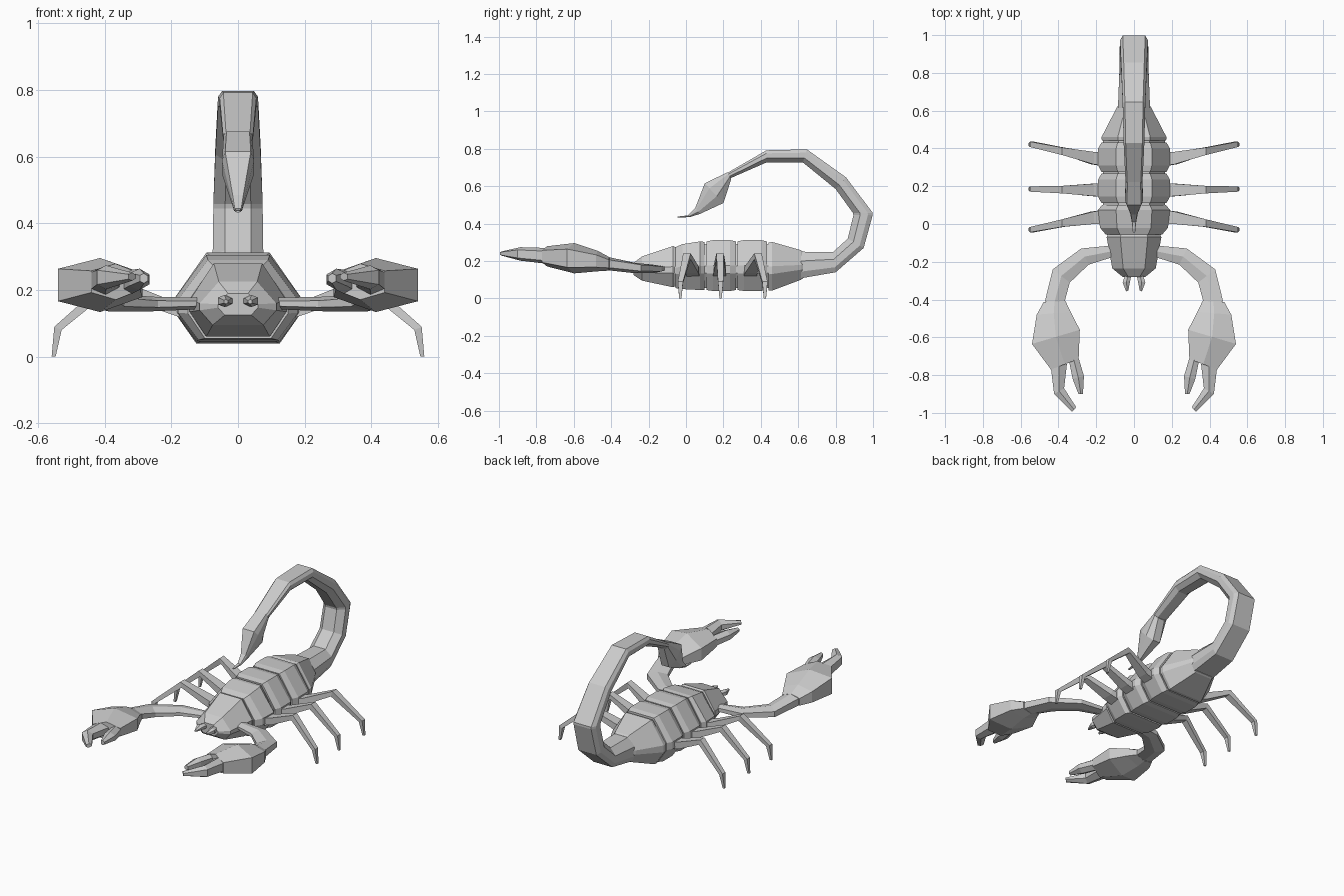
import bpy, bmesh
from mathutils import Vector as V

X, Z = V((1, 0, 0)), V((0, 0, 1))
# section outlines: (position from edge A to edge B, share of half width)
BODY = [(0, .5), (.5, 1), (.66, 1), (1, .66)]
TAIL = [(0, .52), (.35, 1), (.75, 1), (1, .8)]
HEX = [(0, .6), (.5, 1), (1, .45)]
BOX = [(0, 1), (1, 1)]


def loft(name, stations, outline, mirror=False):
    """Skin closed sections; a station is edge point A, edge point B, half-width vector."""
    bm = bmesh.new()
    rings = []
    for a, b, h in stations:
        a, b = V(a), V(b)
        pts = [a.lerp(b, t) + h * s for t, s in outline]
        pts += [a.lerp(b, t) - h * s for t, s in reversed(outline)]
        rings.append([bm.verts.new(p) for p in pts])
    n = len(rings[0])
    for r, q in zip(rings, rings[1:]):
        for i in range(n):
            j = (i + 1) % n
            bm.faces.new((r[i], r[j], q[j], q[i]))
    bm.faces.new(rings[0])
    bm.faces.new(rings[-1])
    bmesh.ops.recalc_face_normals(bm, faces=bm.faces)
    me = bpy.data.meshes.new(name)
    bm.to_mesh(me)
    bm.free()
    ob = bpy.data.objects.new(name, me)
    bpy.context.collection.objects.link(ob)
    if mirror:
        ob.modifiers.new("mirror", 'MIRROR')
    return ob


def upright(rows):
    # y, top z, bottom z, half width
    return [((0, y, t), (0, y, b), X * w) for y, t, b, w in rows]


def flat(rows):
    # outer xy, inner xy, centre z, half thickness
    return [((ax, ay, z), (bx, by, z), Z * h) for ax, ay, bx, by, z, h in rows]


# head and plated body
loft("head", upright([(-.28, .19, .125, .06), (-.235, .225, .095, .115),
                      (-.07, .28, .06, .145), (-.05, .27, .07, .135)]), BODY)
loft("body_core", upright([(-.07, .265, .065, .14), (.1, .29, .055, .165),
                           (.44, .29, .055, .165), (.46, .28, .06, .15)]), BODY)
loft("body_plate_front", upright([(-.055, .275, .055, .15), (-.02, .29, .05, .18),
                                  (.075, .305, .045, .19), (.1, .302, .045, .17)]), BODY)
for i, y in enumerate((.11, .275)):
    loft(f"body_plate_{i + 2}", upright([(y, .305, .045, .172), (y + .035, .312, .04, .19),
                                        (y + .125, .312, .04, .19), (y + .157, .305, .045, .172)]), BODY)
loft("body_plate_rear", upright([(.442, .298, .042, .17), (.46, .302, .042, .172),
                                 (.615, .258, .1, .092), (.625, .25, .107, .085)]), BODY)

# tail: inner y z, outer y z, half width
tail = [(.615, .25, .615, .108, .085), (.785, .247, .80, .14, .078), (.865, .32, .95, .27, .076),
        (.895, .445, .998, .445, .074), (.892, .458, .998, .458, .074), (.80, .585, .856, .647, .068),
        (.625, .727, .646, .797, .06), (.43, .727, .43, .792, .055), (.236, .642, .222, .672, .045)]
yz = lambda rows: [((0, a, b), (0, c, d), X * w) for a, b, c, d, w in rows]
loft("tail", yz(tail), TAIL)
loft("stinger", yz([(.242, .638, .222, .675, .043), (.2, .51, .10, .615, .048),
                    (.075, .452, .05, .485, .02), (.02, .435, .01, .444, .012),
                    (-.045, .432, -.045, .438, .006)]), TAIL)

# arms and claws
loft("arm", flat([(.08, -.11, .08, -.165, .16, .016), (.28, -.13, .24, -.215, .158, .022),
                  (.43, -.24, .34, -.31, .163, .028), (.472, -.41, .367, -.41, .185, .035)]), HEX, True)
loft("claw_palm", flat([(.478, -.412, .363, -.408, .185, .036), (.515, -.48, .335, -.465, .2, .055),
                        (.54, -.635, .287, -.56, .215, .081), (.44, -.77, .293, -.715, .225, .054)]), HEX, True)
loft("claw_large_finger", flat([(.44, -.76, .355, -.74, .228, .042), (.423, -.9, .37, -.87, .238, .036),
                                (.328, -.995, .306, -.97, .24, .012)]), HEX, True)
loft("claw_small_finger", flat([(.343, -.73, .293, -.71, .225, .036), (.325, -.82, .265, -.805, .232, .032),
                                (.294, -.9, .27, -.9, .235, .015)]), HEX, True)

# mouth pincers
loft("mouth_pincer", flat([(.045, -.26, .012, -.26, .167, .014), (.06, -.31, .02, -.3, .167, .018),
                           (.042, -.357, .03, -.352, .165, .007)]), HEX, True)

# three pairs of legs: root y, knee y, foot y
for name, y0, y1, y2 in (("front_leg", .04, .005, -.03), ("middle_leg", .18, .182, .185),
                         ("rear_leg", .34, .385, .422)):
    path = [(.14, y0, .13, .036), (.22, y0 + .2 * (y1 - y0), .155, .033), (.375, y1, .225, .02),
            (.54, y2, .085, .014), (.553, y2, 0, .006)]
    dirs = [V((-.4, 0, 1)), V((-.4, 0, 1)), V((.3, 0, 1)), V((1, 0, .45)), V((1, 0, 0))]
    thick = (.022, .02, .017, .012, .006)
    loft(name, [((x, y + w, z), (x, y - w, z), d.normalized() * t)
                for (x, y, z, w), d, t in zip(path, dirs, thick)], BOX, True)
